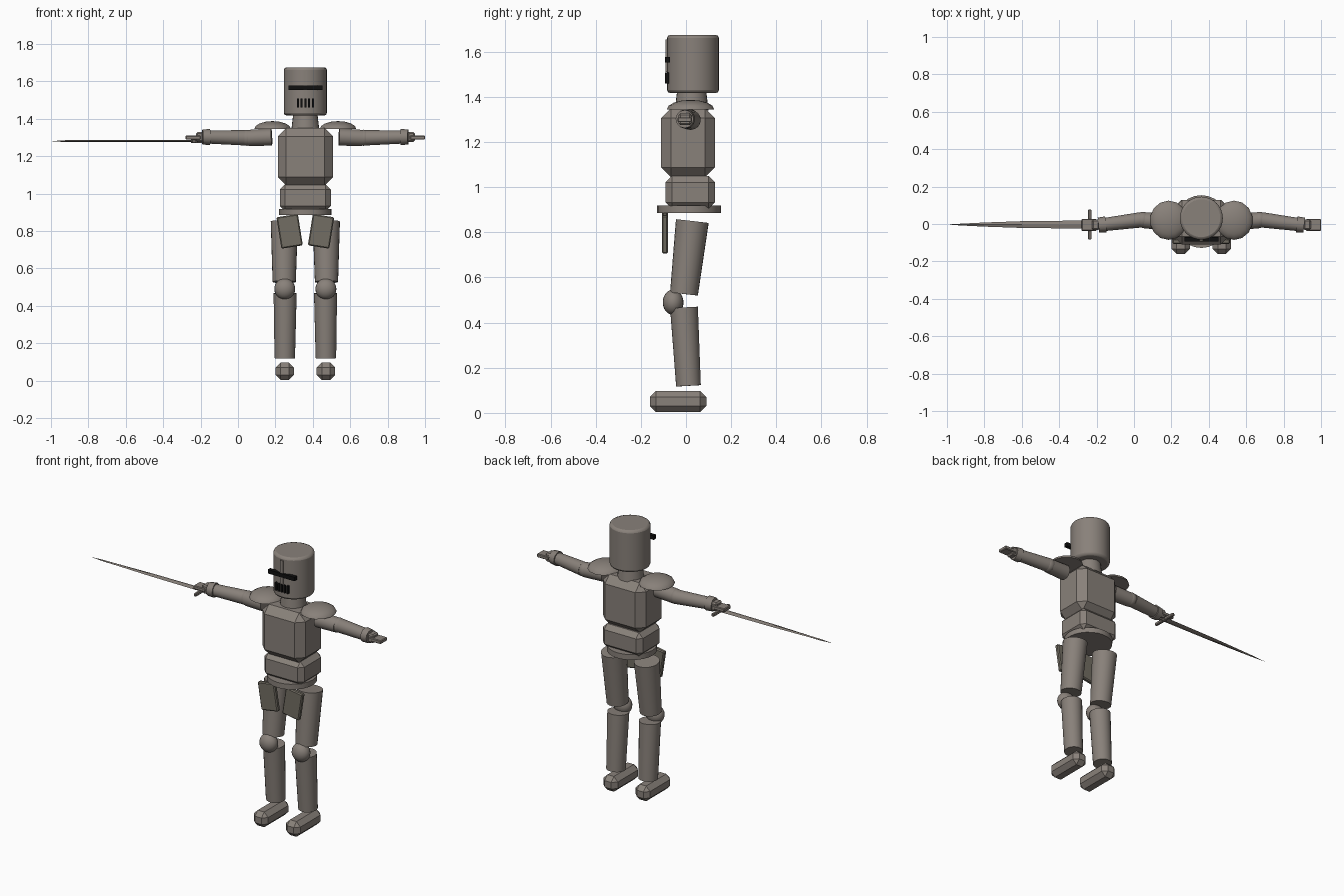
import bpy, math
from mathutils import Vector

if "Cube" in bpy.data.objects:
    bpy.data.objects.remove(bpy.data.objects["Cube"])

CX = 0.36  # body centre line; the sword reaches far to -x


def material(name, rgb):
    m = bpy.data.materials.new(name)
    m.diffuse_color = (*rgb, 1)
    m.use_nodes = True
    m.node_tree.nodes["Principled BSDF"].inputs["Base Color"].default_value = m.diffuse_color
    return m


STEEL = material("steel", (0.25, 0.22, 0.195))
PLATE = material("plate", (0.17, 0.155, 0.125))
DARK = material("dark", (0.005, 0.005, 0.005))


def finish(name, mat, smooth):
    o = bpy.context.object
    o.name = name
    o.data.materials.append(mat)
    if smooth:
        bpy.ops.object.shade_smooth_by_angle(angle=math.radians(40))
    return o


def bevel(o, width, segments=1):
    m = o.modifiers.new("bevel", 'BEVEL')
    m.width, m.segments = width, segments
    m.limit_method = 'ANGLE'


def box(name, lo, hi, chamfer=0, mat=STEEL, tilt=0):
    lo, hi = Vector(lo), Vector(hi)
    bpy.ops.mesh.primitive_cube_add(size=1, location=(lo + hi) / 2)
    o = bpy.context.object
    o.scale = hi - lo
    bpy.ops.object.transform_apply(location=False, rotation=False, scale=True)
    o.rotation_euler[1] = tilt
    if chamfer:
        bevel(o, chamfer)
    return finish(name, mat, False)


def tube(name, a, b, r1, r2, sides=24):
    a, b = Vector(a), Vector(b)
    bpy.ops.mesh.primitive_cone_add(vertices=sides, radius1=r1, radius2=r2,
                                    depth=(b - a).length, location=(a + b) / 2)
    o = bpy.context.object
    o.rotation_euler = (b - a).to_track_quat('Z', 'Y').to_euler()
    return finish(name, STEEL, True)


def ball(name, c, radii, segs=20, rings=12):
    bpy.ops.mesh.primitive_uv_sphere_add(segments=segs, ring_count=rings, location=c)
    bpy.context.object.scale = radii
    return finish(name, STEEL, True)


# helmet with crest ridge, eye slit and breathing slots
helmet = tube("helmet", (CX, 0.031, 1.417), (CX, 0.031, 1.675), 0.115, 0.115, 32)
bevel(helmet, 0.014, 2)
box("helmet_ridge", (CX - 0.01, -0.09, 1.51), (CX + 0.01, -0.06, 1.655))
box("eye_slit", (0.269, -0.094, 1.553), (0.451, -0.07, 1.577), mat=DARK)
for i in range(5):
    x = CX + (i - 2) * 0.02
    box("breath_slot", (x - 0.005, -0.093, 1.46), (x + 0.005, -0.065, 1.508), mat=DARK)
tube("neck", (CX, 0.025, 1.34), (CX, 0.025, 1.43), 0.075, 0.064)

# torso
box("chest", (0.213, -0.11, 1.043), (0.507, 0.128, 1.35), 0.044)
box("abdomen", (0.224, -0.09, 0.905), (0.496, 0.128, 1.05), 0.028)
belt = tube("belt", (CX, 0.013, 0.885), (CX, 0.013, 0.918), 0.141, 0.141, 24)

for s, side in ((-1, "right"), (1, "left")):
    def P(dx, y, z):
        return (CX + s * dx, y, z)

    def sbox(name, dx1, dx2, y1, y2, z1, z2, **kw):
        xs = sorted((CX + s * dx1, CX + s * dx2))
        return box(side + name, (xs[0], y1, z1), (xs[1], y2, z2), **kw)

    # hip plate
    sbox("_hip_plate", 0.026, 0.142, -0.107, -0.08, 0.713, 0.883,
         chamfer=0.006, mat=PLATE, tilt=s * math.radians(9))

    # leg
    tube(side + "_thigh", P(0.113, -0.009, 0.527), P(0.112, 0.028, 0.85), 0.062, 0.073)
    ball(side + "_knee", P(0.11, -0.057, 0.49), (0.056, 0.046, 0.056))
    tube(side + "_shin", P(0.11, 0.011, 0.12), P(0.108, -0.009, 0.467), 0.055, 0.062)
    sbox("_foot", 0.061, 0.159, -0.16, 0.09, 0.003, 0.097, chamfer=0.027)

    # domed shoulder plate: upper half of a sphere
    bpy.ops.mesh.primitive_uv_sphere_add(segments=14, ring_count=8,
                                         location=P(0.175, 0.02, 1.345))
    o = bpy.context.object
    for v in o.data.vertices:
        v.co.z = max(v.co.z, 0)
    o.scale = (0.1, 0.105, 0.042)
    finish(side + "_shoulder_plate", STEEL, True)

    # arm
    tube(side + "_upper_arm", P(0.18, 0.012, 1.302), P(0.305, 0.02, 1.297), 0.046, 0.043)
    ball(side + "_elbow", P(0.312, 0.022, 1.298), (0.043, 0.043, 0.043))
    tube(side + "_forearm", P(0.325, 0.022, 1.298), P(0.52, -0.003, 1.302), 0.041, 0.035)
    tube(side + "_cuff", P(0.51, -0.002, 1.302), P(0.55, -0.006, 1.302), 0.043, 0.04, 12)
    sbox("_palm", 0.545, 0.585, -0.033, 0.024, 1.275, 1.328, chamfer=0.008)
    sbox("_fingers", 0.56, 0.64, -0.037, 0.027, 1.288, 1.31, chamfer=0.004)

# sword: grip, guard and a leaf blade with diamond section
tube("sword_grip", (-0.25, -0.003, 1.28), (-0.185, -0.003, 1.28), 0.011, 0.011, 10)
box("sword_guard", (-0.245, -0.083, 1.27), (-0.227, 0.078, 1.29), 0.004)
verts, faces = [], []
stations = [(-0.235, 0.022), (-0.6, 0.018), (-0.8, 0.011), (-0.92, 0.005)]
for x, w in stations:
    verts += [(x, -0.003 + w, 1.28), (x, -0.003, 1.285), (x, -0.003 - w, 1.28), (x, -0.003, 1.275)]
tip = len(verts)
verts.append((-1.0, -0.003, 1.28))
for i in range(len(stations)):
    for k in range(4):
        a, b = i * 4 + k, i * 4 + (k + 1) % 4
        faces.append((a, b, tip) if i == len(stations) - 1 else (a, b, b + 4, a + 4))
faces.append((3, 2, 1, 0))
mesh = bpy.data.meshes.new("sword_blade")
mesh.from_pydata(verts, [], faces)
mesh.materials.append(STEEL)
bpy.context.collection.objects.link(bpy.data.objects.new("sword_blade", mesh))
